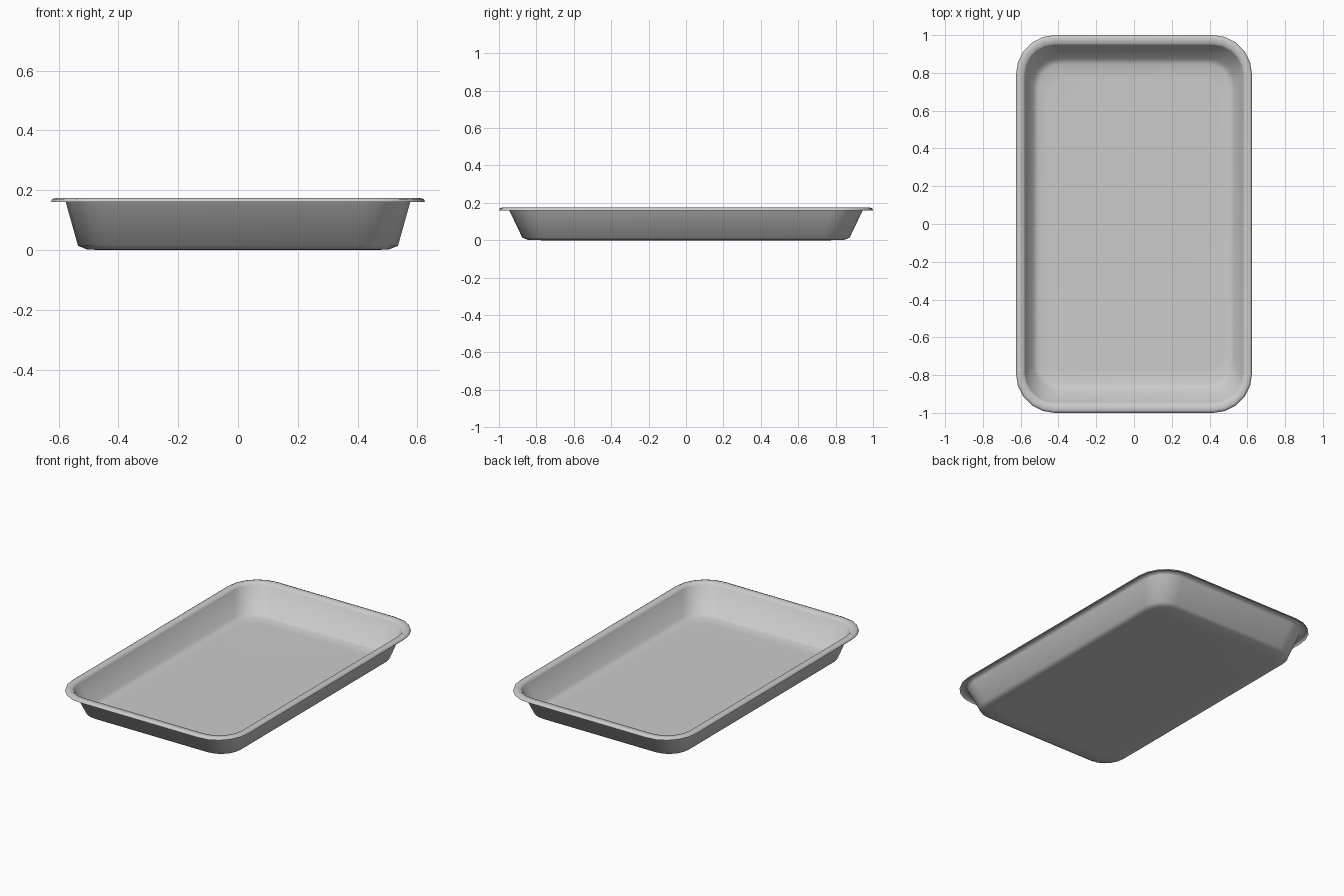
import bpy, bmesh, math

if "Cube" in bpy.data.objects:
    bpy.data.objects.remove(bpy.data.objects["Cube"])

SEG = 5  # segments per rounded corner

# Rings from floor outwards: half width, half depth, corner centre x, corner centre y, z
RINGS = [
    (0.46, 0.77, 0.36, 0.67, 0.000),   # flat floor
    (0.505, 0.845, 0.39, 0.72, 0.002),  # floor edge
    (0.535, 0.875, 0.40, 0.735, 0.014),  # foot of wall
    (0.576, 0.945, 0.42, 0.785, 0.160),  # top of wall
    (0.585, 0.955, 0.42, 0.79, 0.172),  # inner edge of rim
    (0.612, 0.985, 0.42, 0.79, 0.174),  # rim top
    (0.622, 0.997, 0.42, 0.79, 0.170),  # rolled edge
    (0.625, 1.000, 0.42, 0.79, 0.160),  # turned-down lip
]


def rounded_ring(bm, hx, hy, cx, cy, z):
    verts = []
    for q, (sx, sy) in enumerate([(1, 1), (-1, 1), (-1, -1), (1, -1)]):
        for i in range(SEG + 1):
            a = math.pi / 2 * (q + i / SEG)
            verts.append(bm.verts.new((sx * cx + (hx - cx) * math.cos(a),
                                       sy * cy + (hy - cy) * math.sin(a), z)))
    return verts


# Pressed sheet tray: floor, sloping walls and rim
bm = bmesh.new()
rings = [rounded_ring(bm, *r) for r in RINGS]
bm.faces.new(rings[0])
for inner, outer in zip(rings, rings[1:]):
    n = len(inner)
    for i in range(n):
        j = (i + 1) % n
        bm.faces.new((inner[i], outer[i], outer[j], inner[j]))
mesh = bpy.data.meshes.new("tray")
bm.to_mesh(mesh)
bm.free()
tray = bpy.data.objects.new("tray", mesh)
bpy.context.collection.objects.link(tray)
mesh.shade_smooth()
